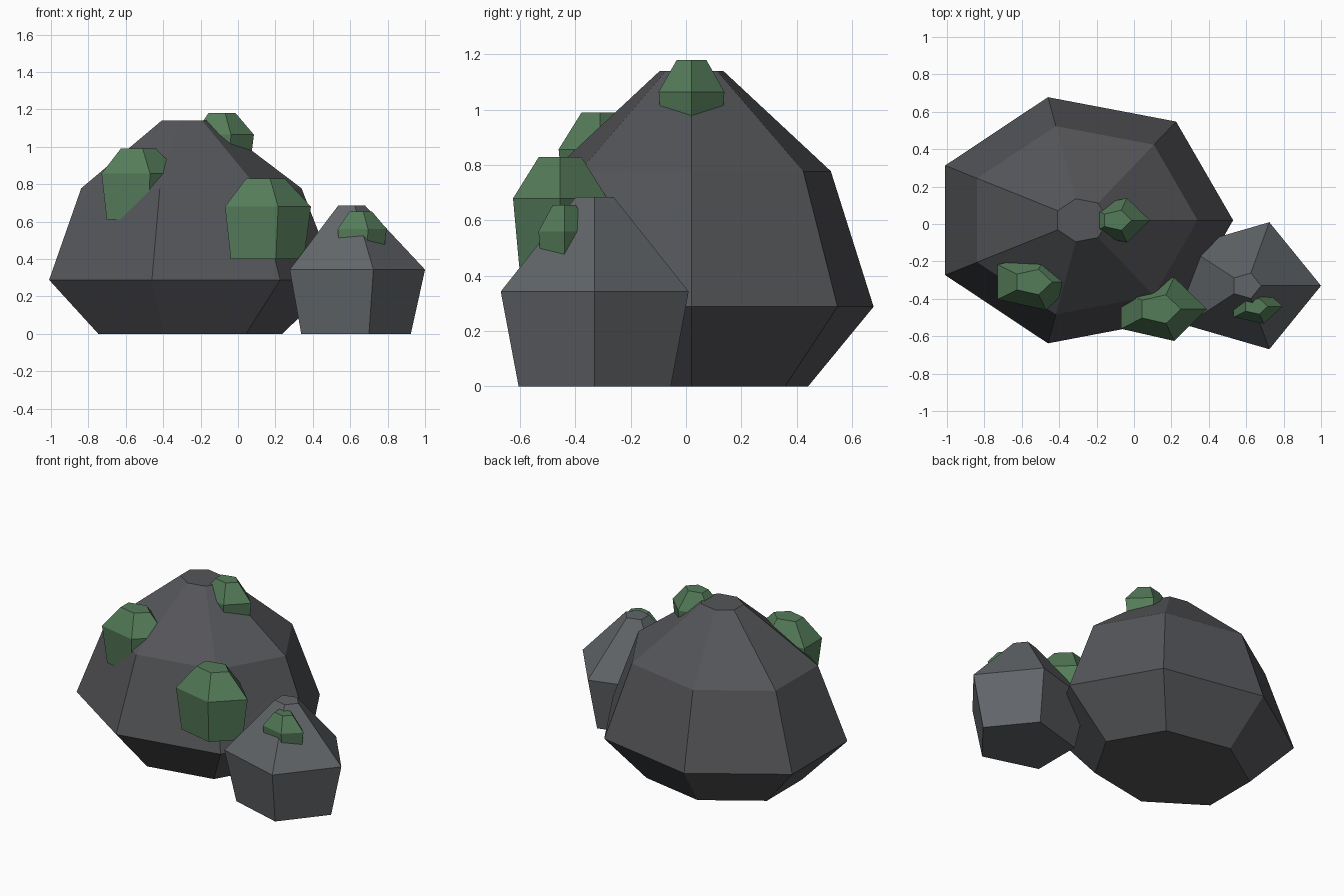
import bpy, bmesh
from math import cos, sin, tau

if "Cube" in bpy.data.objects:
    bpy.data.objects.remove(bpy.data.objects["Cube"])


def material(name, rgb):
    m = bpy.data.materials.new(name)
    m.diffuse_color = (*rgb, 1)
    m.use_nodes = True
    m.node_tree.nodes["Principled BSDF"].inputs["Base Color"].default_value = m.diffuse_color
    return m


def faceted_lump(name, sides, center, radii, rings, mat):
    """Stack of scaled elliptical rings (scale, z), capped at both ends."""
    bm = bmesh.new()
    loops = []
    for s, z in rings:
        loops.append([bm.verts.new((center[0] + radii[0] * s * cos(tau * i / sides),
                                    center[1] + radii[1] * s * sin(tau * i / sides), z))
                      for i in range(sides)])
    for a, b in zip(loops, loops[1:]):
        for i in range(sides):
            j = (i + 1) % sides
            bm.faces.new((a[i], a[j], b[j], b[i]))
    bm.faces.new(loops[0][::-1])
    bm.faces.new(loops[-1])
    mesh = bpy.data.meshes.new(name)
    bm.to_mesh(mesh)
    bm.free()
    mesh.materials.append(mat)
    obj = bpy.data.objects.new(name, mesh)
    bpy.context.collection.objects.link(obj)
    return obj


dark_stone = material("dark_stone", (0.09, 0.092, 0.1))
light_stone = material("light_stone", (0.12, 0.13, 0.14))
moss = material("moss", (0.09, 0.2, 0.1))

# Large seven-sided boulder
faceted_lump("large_rock", 7, (-0.28, 0.02), (0.81, 0.675),
             [(0.64, 0), (1, 0.288), (0.765, 0.778), (0.175, 1.14)], dark_stone)

# Small five-sided boulder
faceted_lump("small_rock", 5, (0.6, -0.33), (0.4, 0.357),
             [(0.81, 0), (1, 0.343), (0.2, 0.685)], light_stone)

# Moss clumps: centre, mid radii, bottom z, top z
clumps = {
    "moss_left": ((-0.542, -0.31), (0.232, 0.158), 0.61, 0.99),
    "moss_front": ((0.136, -0.455), (0.254, 0.179), 0.40, 0.83),
    "moss_top": ((-0.093, 0.02), (0.178, 0.125), 0.85, 1.18),
    "moss_small_rock": ((0.65, -0.44), (0.145, 0.098), 0.385, 0.655),
}
for name, (center, radii, low, high) in clumps.items():
    mid = low + 0.65 * (high - low)
    faceted_lump(name, 5, center, radii, [(0.85, low), (1, mid), (0.45, high)], moss)
